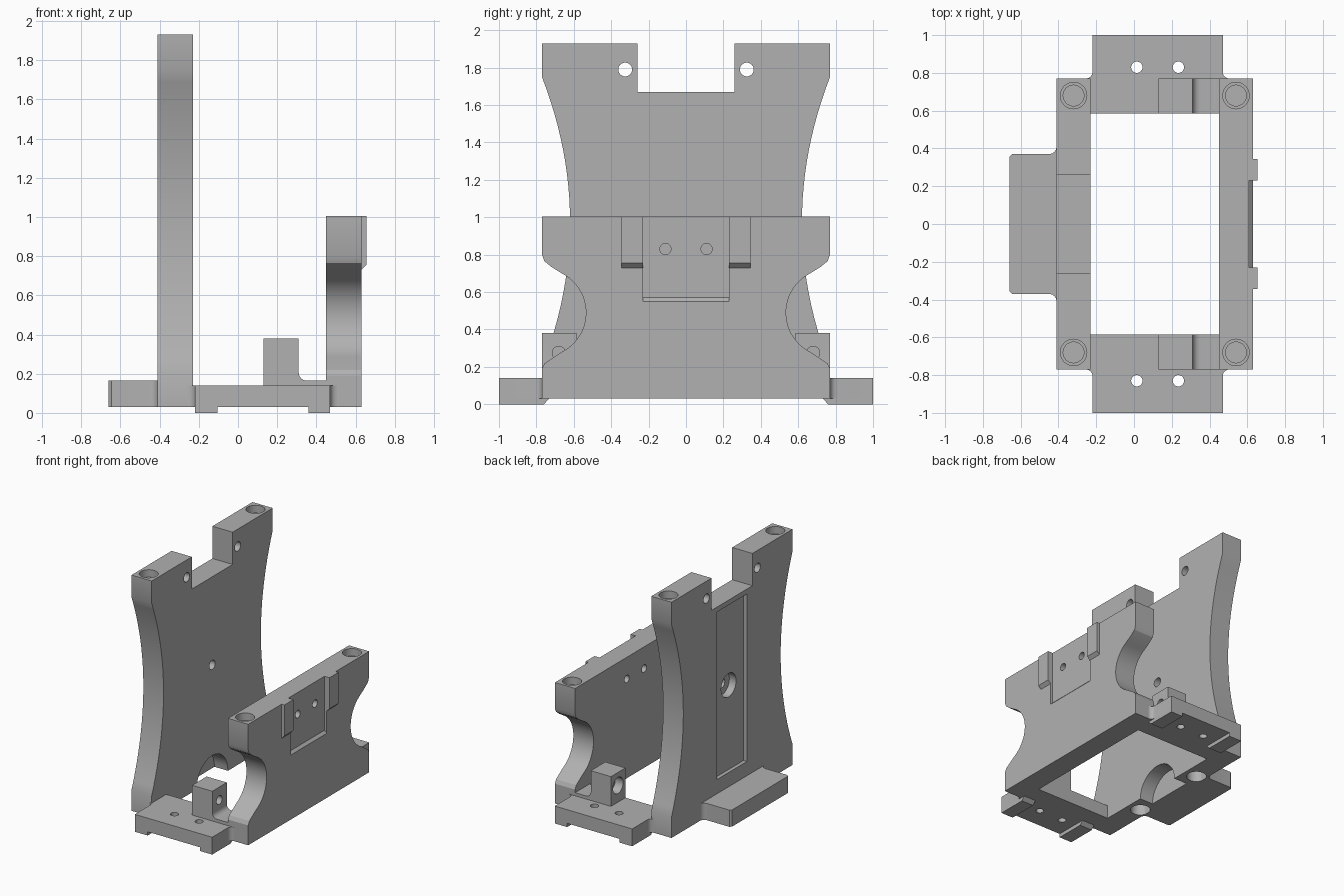
import bpy, bmesh, math
from mathutils import Vector

if "Cube" in bpy.data.objects:
    bpy.data.objects.remove(bpy.data.objects["Cube"], do_unlink=True)

grey = bpy.data.materials.new("plain grey")
grey.use_nodes = True
grey.diffuse_color = (0.44, 0.44, 0.44, 1)
grey.node_tree.nodes["Principled BSDF"].inputs["Base Color"].default_value = (0.44, 0.44, 0.44, 1)


def prism(name, outline, axis, low, high):
    """Extrude a 2D outline along one axis."""
    def place(p, d):
        a, b = p
        return Vector({"x": (d, a, b), "y": (a, d, b), "z": (a, b, d)}[axis])
    bm = bmesh.new()
    face = bm.faces.new([bm.verts.new(place(p, low)) for p in outline])
    ext = bmesh.ops.extrude_face_region(bm, geom=[face])
    move = place((0, 0), high) - place((0, 0), low)
    bmesh.ops.translate(bm, vec=move, verts=[v for v in ext["geom"] if isinstance(v, bmesh.types.BMVert)])
    bmesh.ops.recalc_face_normals(bm, faces=bm.faces)
    mesh = bpy.data.meshes.new(name)
    bm.to_mesh(mesh)
    bm.free()
    mesh.materials.append(grey)
    obj = bpy.data.objects.new(name, mesh)
    bpy.context.collection.objects.link(obj)
    return obj


def rect(a0, a1, b0, b1):
    return [(a0, b0), (a1, b0), (a1, b1), (a0, b1)]


def arc(cx, cy, r, start, end, n=10):
    angles = [math.radians(start + (end - start) * i / n) for i in range(n + 1)]
    return [(cx + r * math.cos(t), cy + r * math.sin(t)) for t in angles]


def mirrored(half):
    """Close a right-hand half outline, listed bottom to top, with its mirror image."""
    return half + [(-a, b) for a, b in reversed(half)]


def hole(a, b, r, axis, low, high):
    return prism("cutter", arc(a, b, r, 0, 360, 32)[:-1], axis, low, high)


def carve(obj, cutters):
    for c in cutters:
        c.hide_render = True
        mod = obj.modifiers.new("cut", "BOOLEAN")
        mod.operation, mod.solver, mod.object = "DIFFERENCE", "EXACT", c
    bpy.context.view_layer.update()
    graph = bpy.context.evaluated_depsgraph_get()
    mesh = bpy.data.meshes.new_from_object(obj.evaluated_get(graph))
    obj.modifiers.clear()
    obj.data = mesh
    for c in cutters:
        bpy.data.objects.remove(c, do_unlink=True)


def corner_holes(x, top):
    cuts = []
    for y in (-0.68, 0.68):
        cuts += [hole(x, y, 0.07, "z", top - 0.06, top + 0.1),
                 hole(x, y, 0.055, "z", top - 0.25, top + 0.1)]
    return cuts


parts = []

# Tall plate with waisted sides and a notched top
waist = []
for i in range(25):
    t = -1 + i / 12
    waist.append((0.62 + 0.15 * t * t, 0.975 + 0.775 * t))
tall = prism("tall_plate", mirrored([(0.77, 0.03)] + waist + [(0.77, 1.93), (0.26, 1.93), (0.26, 1.67)]),
             "x", -0.41, -0.23)
cuts = corner_holes(-0.32, 1.93)
cuts += [hole(y, 1.79, 0.037, "x", -0.6, 0) for y in (-0.325, 0.325)]
cuts += [prism("cutter", rect(-0.19, 0.19, 0.28, 1.63), "x", -0.6, -0.38),
         hole(0, 0.96, 0.095, "x", -0.6, -0.32),
         hole(0, 0.96, 0.037, "x", -0.6, 0),
         hole(0, 0.03, 0.2, "x", -0.35, 0)]
cuts += [hole(-0.34, y, 0.075, "z", -0.1, 0.12) for y in (-0.33, 0.33)]
carve(tall, cuts)
parts.append(tall)

# Short plate with scooped sides
scoop = arc(0.77, 0.49, 0.235, 250, 112, 24)
short = prism("short_plate", mirrored(
    [(0.77, 0.03), (0.77, 0.19), (0.755, 0.22)] + scoop[1:-1] + [(0.72, 0.735), (0.757, 0.765), (0.77, 0.8), (0.77, 1.005)]),
    "x", 0.45, 0.63)
cuts = corner_holes(0.54, 1.005)
cuts += [prism("cutter", [(0.61, 1.2), (0.61, 0.57), (0.64, 0.54), (0.64, 1.2)], "y", -0.23, 0.23)]
cuts += [hole(y, 0.83, 0.03, "x", 0.3, 0.8) for y in (-0.11, 0.11)]
carve(short, cuts)
parts.append(short)

# Raised guide strips beside the recess
rib = [(0.61, 1.005), (0.61, 0.73), (0.63, 0.73), (0.655, 0.755), (0.655, 1.005)]
for side, lo, hi in (("right", -0.345, -0.23), ("left", 0.23, 0.345)):
    parts.append(prism("guide_strip_" + side, rib, "y", lo, hi))

# Side shelf with filleted roots
shelf_half = [(-0.66, 0.355), (-0.645, 0.37)] + arc(-0.45, 0.41, 0.04, 270, 360, 6)
shelf = prism("side_shelf", [(x, -y) for x, y in reversed(shelf_half)] + shelf_half, "z", 0.03, 0.165)
parts.append(shelf)

lug = [(-0.23, 0.03), (0.45, 0.03), (0.45, 0.165)]
lug += arc(0.35, 0.205, 0.04, 270, 180, 6)
lug += [(0.31, 0.38), (0.13, 0.38), (0.13, 0.14), (-0.23, 0.14)]

for name, s in (("front", -1), ("back", 1)):
    # Cross rail with upright lug
    lo, hi = sorted((s * 0.585, s * 0.77))
    rail = prism(name + "_rail", lug, "y", lo, hi)
    carve(rail, [hole(s * 0.68, 0.275, 0.065, "x", 0, 0.2),
                 hole(s * 0.68, 0.275, 0.035, "x", 0, 0.33)])
    parts.append(rail)

    # Mounting flange with filleted roots and two screw holes
    outline = [(-0.22, 1), (0.47, 1)] + arc(0.505, 0.805, 0.035, 180, 270, 6)
    outline += arc(-0.255, 0.805, 0.035, 270, 360, 6)
    flange = prism(name + "_flange", [(x, s * y) for x, y in outline], "z", 0.03, 0.14)
    carve(flange, [hole(x, s * 0.83, 0.03, "z", -0.1, 0.3) for x in (0.015, 0.235)])
    parts.append(flange)

    # Feet beneath the flange ends
    foot = [(s * y, z) for y, z in ((0.73, 0.032), (0.76, 0), (1, 0), (1, 0.032))]
    for side, x0, x1 in (("right", -0.22, -0.105), ("left", 0.36, 0.47)):
        parts.append(prism(name + "_foot_" + side, foot, "x", x0, x1))

# Smooth the curved walls only
bpy.ops.object.select_all(action="DESELECT")
for p in parts:
    p.select_set(True)
bpy.context.view_layer.objects.active = parts[0]
bpy.ops.object.shade_smooth_by_angle(angle=math.radians(25))
